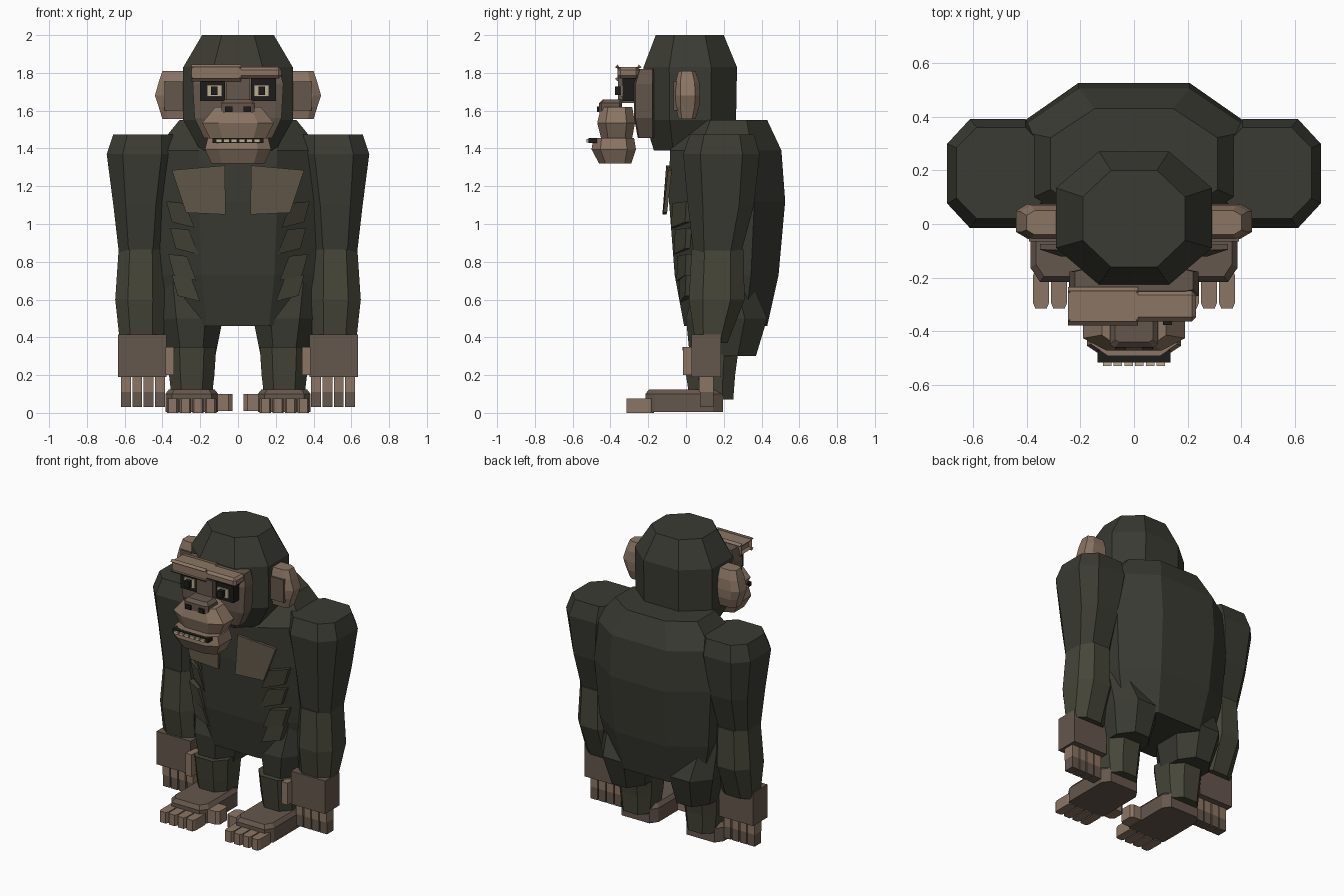
import bpy, bmesh


def mat(name, r, g, b):
    m = bpy.data.materials.new(name)
    m.diffuse_color = (r, g, b, 1)
    return m


FUR = mat("dark_fur", .043, .043, .033)
OLIVE = mat("olive_fur", .06, .06, .04)
SKIN = mat("light_skin", .26, .18, .125)
MID = mat("mid_skin", .13, .095, .072)
CHEST = mat("chest_skin", .11, .085, .06)
BLACK = mat("black", .012, .012, .01)
IVORY = mat("ivory", .5, .43, .28)


def finish(name, bm, m):
    bmesh.ops.recalc_face_normals(bm, faces=bm.faces)
    me = bpy.data.meshes.new(name)
    bm.to_mesh(me)
    bm.free()
    me.materials.append(m)
    bpy.context.collection.objects.link(bpy.data.objects.new(name, me))


def loft(name, rings, m, c=.45, s=1):
    """Stack of chamfered rectangles: (z, x0, x1, y0, y1)."""
    bm = bmesh.new()
    loops = []
    for z, x0, x1, y0, y1 in rings:
        cx, cy, hx, hy = (x0 + x1) / 2, (y0 + y1) / 2, (x1 - x0) / 2, (y1 - y0) / 2
        pts = [(1, -c), (1, c), (c, 1), (-c, 1), (-1, c), (-1, -c), (-c, -1), (c, -1)]
        loops.append([bm.verts.new((s * (cx + hx * a), cy + hy * b, z)) for a, b in pts])
    for lo, hi in zip(loops, loops[1:]):
        for i in range(8):
            j = (i + 1) % 8
            bm.faces.new((lo[i], lo[j], hi[j], hi[i]))
    bm.faces.new(loops[0])
    bm.faces.new(loops[-1])
    finish(name, bm, m)


def box(name, x0, x1, y0, y1, z0, z1, m, s=1, bevel=0):
    bm = bmesh.new()
    bmesh.ops.create_cube(bm, size=1)
    for v in bm.verts:
        v.co = (s * ((x0 + x1) / 2 + v.co.x * (x1 - x0)),
                (y0 + y1) / 2 + v.co.y * (y1 - y0), (z0 + z1) / 2 + v.co.z * (z1 - z0))
    if bevel:
        bmesh.ops.bevel(bm, geom=bm.edges[:], offset=bevel, segments=1, affect='EDGES')
    finish(name, bm, m)


def plate(name, pts, depth, m, s=1):
    """Thin plate from a front outline, thickened towards the back."""
    bm = bmesh.new()
    f = bm.faces.new([bm.verts.new((s * x, y, z)) for x, y, z in pts])
    new = bmesh.ops.extrude_face_region(bm, geom=[f])["geom"]
    bmesh.ops.translate(bm, vec=(0, depth, 0),
                        verts=[v for v in new if isinstance(v, bmesh.types.BMVert)])
    if f.is_valid is False or not any(len(e.link_faces) < 2 for e in bm.edges):
        pass
    else:
        bmesh.ops.holes_fill(bm, edges=[e for e in bm.edges if len(e.link_faces) < 2])
    finish(name, bm, m)


# torso and head
loft("torso", [(.46, -.35, .35, -.01, .43), (.73, -.41, .41, -.06, .49),
               (1.12, -.44, .44, -.09, .525), (1.39, -.44, .44, -.085, .505),
               (1.55, -.31, .31, .02, .43)], FUR, .47)
loft("head", [(1.39, -.2, .2, -.17, .2), (1.55, -.29, .29, -.22, .265),
              (1.83, -.29, .29, -.225, .27), (2, -.19, .19, -.16, .2)], FUR)

# face
loft("face_mask", [(1.455, -.18, .18, -.255, -.17), (1.56, -.23, .23, -.275, -.17),
                   (1.74, -.24, .24, -.275, -.17), (1.82, -.22, .22, -.25, -.17)], MID, .85)
loft("muzzle", [(1.455, -.15, .15, -.45, -.285), (1.535, -.19, .19, -.47, -.27),
                (1.62, -.12, .12, -.45, -.285)], SKIN, .55)
loft("jaw", [(1.32, -.14, .14, -.46, -.29), (1.395, -.175, .175, -.5, -.265),
             (1.455, -.16, .16, -.49, -.275)], SKIN, .6)
loft("nose", [(1.59, -.09, .09, -.46, -.34), (1.64, -.09, .09, -.46, -.34),
              (1.66, -.07, .07, -.44, -.34)], MID, .8)
box("nose_bridge", -.06, .06, -.36, -.26, 1.64, 1.77, MID)
box("mouth", -.135, .135, -.515, -.47, 1.43, 1.455, BLACK)
for i in range(6):
    x = -.1 + i * .04
    box("tooth", x - .016, x + .016, -.528, -.51, 1.432, 1.45, IVORY)

for s in (-1, 1):
    box("brow", 0, .23, -.362, -.25, 1.77, 1.83, SKIN, s, .015)
    box("eye_socket", .07, .2, -.335, -.26, 1.65, 1.77, BLACK, s)
    box("eye", .085, .165, -.345, -.32, 1.675, 1.735, IVORY, s)
    box("pupil", .108, .142, -.375, -.34, 1.683, 1.728, BLACK, s)
    box("nostril", .03, .07, -.47, -.44, 1.592, 1.622, BLACK, s)
    loft("ear", [(1.555, .25, .4, -.04, .05), (1.62, .23, .42, -.055, .07),
                 (1.68, .22, .44, -.055, .075), (1.75, .23, .42, -.055, .07),
                 (1.81, .25, .4, -.04, .05)], SKIN, .6, s)
    box("inner_ear", .28, .39, -.065, -.04, 1.6, 1.755, MID, s)

    # chest plate and fur tufts
    plate("chest_plate", [(.07, -.105, 1.31), (.35, -.095, 1.285),
                          (.275, -.12, 1.06), (.065, -.125, 1.05)], .02, CHEST, s)
    for i, (x, z) in enumerate([(.25, .98), (.23, .84), (.24, .7), (.22, .59)]):
        plate("fur_tuft", [(x + .13, .0, z + .14), (x + .03, -.07 + i * .012, z + .13),
                           (x - .02, -.08 + i * .015, z), (x + .1, -.005, z + .03)],
              .05, OLIVE, s)

    # arm
    loft("upper_arm", [(.84, .4, .63, .04, .29), (1.1, .37, .66, .01, .36),
                       (1.37, .32, .695, -.015, .39), (1.475, .33, .66, .02, .36)],
         FUR, .55, s)
    loft("forearm", [(.37, .395, .625, .05, .22), (.6, .385, .65, .015, .31),
                     (.865, .395, .632, .03, .305)], OLIVE, .5, s)
    box("palm", .378, .635, .03, .185, .19, .415, MID, s)
    for i in range(4):
        x = .387 + i * .06
        box("finger", x, x + .052, .07, .145, .11, .2, SKIN, s)
        box("fingertip", x, x + .052, .075, .145, .03, .11, MID, s)
    box("thumb", .34, .385, -.015, .07, .2, .35, SKIN, s)

    # leg
    loft("thigh", [(.3, .12, .37, .02, .37), (.5, .08, .42, -.0, .43),
                   (.73, .16, .42, .06, .33)], FUR, .45, s)
    loft("shin", [(.07, .14, .35, .02, .25), (.2, .125, .365, 0, .26),
                  (.35, .115, .375, -.02, .28)], OLIVE, .5, s)
    loft("foot", [(.005, .105, .385, -.215, .195), (.1, .105, .385, -.215, .195),
                  (.125, .125, .365, -.195, .175)], MID, .75, s)
    for i in range(4):
        x = .115 + i * .067
        loft("toe", [(0, x, x + .06, -.315, -.17), (.075, x, x + .06, -.315, -.17)],
             SKIN, .7, s)
    loft("big_toe", [(.01, .03, .17, -.17, -.06), (.1, .03, .17, -.17, -.06)], SKIN, .7, s)
